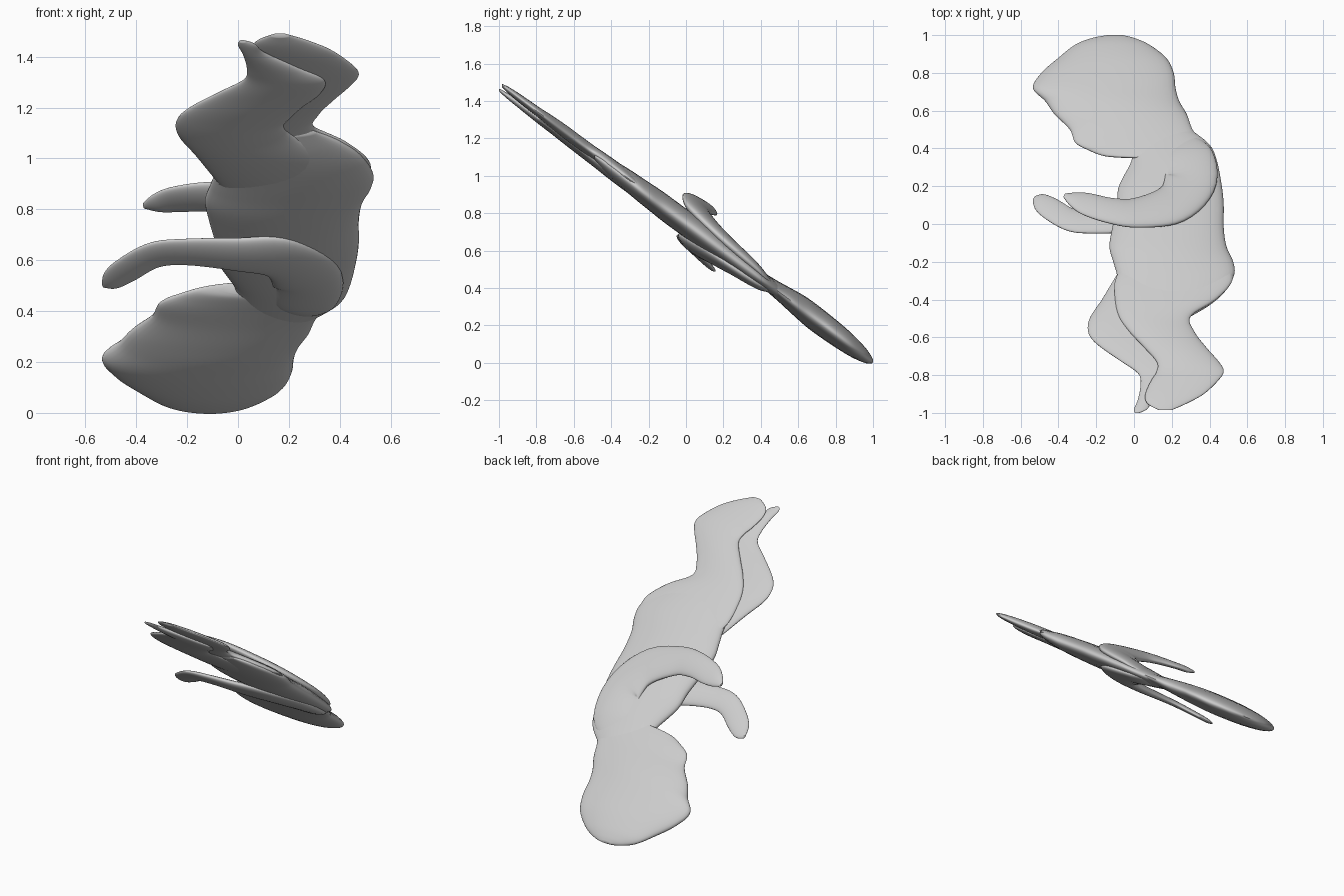
import bpy, bmesh, math
from mathutils import Vector

if "Cube" in bpy.data.objects:
    bpy.data.objects.remove(bpy.data.objects["Cube"])

grey = bpy.data.materials.new("plain grey")
grey.use_nodes = True
colour = (0.6, 0.6, 0.6, 1)
grey.diffuse_color = colour
grey.node_tree.nodes["Principled BSDF"].inputs["Base Color"].default_value = colour

SIDES = 40


def plane_height(y):
    """Height of the tilted plane that the flat figure lies in."""
    return 0.745 - 0.735 * y


def smooth_rows(rows, steps=6):
    """Catmull-Rom interpolation between the key rows."""
    rows = [Vector(r) for r in rows]
    padded = [rows[0]] + rows + [rows[-1]]
    result = []
    for a, b, c, d in zip(padded, padded[1:], padded[2:], padded[3:]):
        for i in range(steps):
            t = i / steps
            result.append(b + (c - a) * (t / 2) + (a * 2 - b * 5 + c * 4 - d) * (t * t / 2)
                          + (b * 3 - a - c * 3 + d) * (t ** 3 / 2))
    return result + [rows[-1]]


def loft(name, sections):
    """Skin oval sections: centre x, y, half-width vector, lift off the plane, half-thickness."""
    bm = bmesh.new()
    rings = []
    for x, y, side, lift, half in sections:
        ring = []
        for i in range(SIDES):
            a = math.tau * i / SIDES
            px, py = x + side.x * math.cos(a), y + side.y * math.cos(a)
            ring.append(bm.verts.new((px, py, plane_height(py) + lift + half * math.sin(a))))
        rings.append(ring)
    for r, s in zip(rings, rings[1:]):
        for i in range(SIDES):
            j = (i + 1) % SIDES
            bm.faces.new((r[i], r[j], s[j], s[i]))
    bm.faces.new(rings[0])
    bm.faces.new(rings[-1])
    bmesh.ops.recalc_face_normals(bm, faces=bm.faces)
    mesh = bpy.data.meshes.new(name)
    bm.to_mesh(mesh)
    bm.free()
    mesh.materials.append(grey)
    obj = bpy.data.objects.new(name, mesh)
    bpy.context.collection.objects.link(obj)
    bpy.ops.object.select_all(action="DESELECT")
    obj.select_set(True)
    bpy.context.view_layer.objects.active = obj
    bpy.ops.object.shade_smooth_by_angle(angle=math.radians(50))
    return obj


def outline_part(name, rows, lift=0.0):
    """Rows of y, low x edge, high x edge, half-thickness."""
    loft(name, [((lo + hi) / 2, y, Vector(((hi - lo) / 2, 0)), lift, half)
                for y, lo, hi, half in smooth_rows(rows)])


def limb(name, rows):
    """Rows of x, y, half-width, lift, half-thickness along a bent path."""
    pts = smooth_rows(rows)
    sections = []
    for i, (x, y, r, lift, half) in enumerate(pts):
        step = pts[min(i + 1, len(pts) - 1)] - pts[max(i - 1, 0)]
        side = Vector((-step[1], step[0])).normalized() * r
        sections.append((x, y, side, lift, half))
    loft(name, sections)


# Head with forehead, nose and chin
outline_part("head", [
    (1, -.14, -.06, .008), (.985, -.22, .0, .025), (.95, -.31, .08, .045),
    (.88, -.4, .17, .065), (.8, -.49, .21, .075), (.72, -.535, .22, .08),
    (.65, -.47, .24, .08), (.58, -.42, .28, .07), (.5, -.34, .31, .055),
    (.43, -.31, .36, .045), (.39, -.24, .38, .04), (.36, -.16, .38, .035),
    (.35, -.06, .38, .03)])

# Torso down to the hips
outline_part("torso", [
    (.5, .04, .3, .035), (.42, .0, .4, .05), (.33, -.015, .44, .065),
    (.2, -.08, .465, .075), (.1, -.09, .475, .08), (-.02, -.115, .475, .08),
    (-.12, -.13, .49, .08), (-.2, -.11, .525, .075), (-.27, -.09, .53, .07),
    (-.36, -.08, .48, .06), (-.43, -.06, .4, .045), (-.49, -.02, .3, .02)])

# Upper leg and foot
outline_part("left_leg", [
    (-.2, -.05, .5, .035), (-.3, -.1, .52, .045), (-.4, -.1, .435, .045),
    (-.49, -.08, .3, .04), (-.57, -.025, .32, .04), (-.65, .05, .38, .04),
    (-.73, .12, .45, .035), (-.78, .12, .475, .03), (-.83, .09, .445, .028),
    (-.9, .06, .37, .024), (-.95, .07, .28, .018), (-.985, .13, .2, .008)], lift=.015)

# Lower leg and foot
outline_part("right_leg", [
    (-.2, -.05, .45, .035), (-.3, -.11, .42, .045), (-.4, -.17, .34, .045),
    (-.49, -.23, .22, .04), (-.55, -.245, .18, .038), (-.6, -.23, .21, .036),
    (-.65, -.18, .25, .034), (-.72, -.08, .32, .03), (-.79, .02, .34, .028),
    (-.85, .035, .24, .024), (-.93, .02, .11, .018), (-.98, .0, .07, .012),
    (-1, .005, .03, .006)], lift=-.02)

# Arms reach forward from the shoulders on both faces of the body
limb("left_arm", [
    (.25, .46, .05, .01, .015), (.27, .38, .13, .03, .04), (.3, .24, .14, .055, .05),
    (.21, .11, .11, .09, .05), (.02, .06, .08, .13, .04), (-.12, .07, .068, .155, .032),
    (-.25, .105, .06, .17, .025), (-.32, .13, .04, .175, .022), (-.37, .152, .01, .18, .008)])
limb("right_arm", [
    (.22, .46, .05, -.01, .015), (.24, .38, .13, -.03, .04), (.27, .22, .14, -.055, .045),
    (.17, .07, .1, -.085, .042), (.0, .03, .075, -.1, .036), (-.2, .01, .06, -.105, .028),
    (-.33, .02, .06, -.11, .025), (-.44, .08, .06, -.125, .022), (-.5, .12, .045, -.135, .018),
    (-.53, .14, .01, -.14, .008)])
